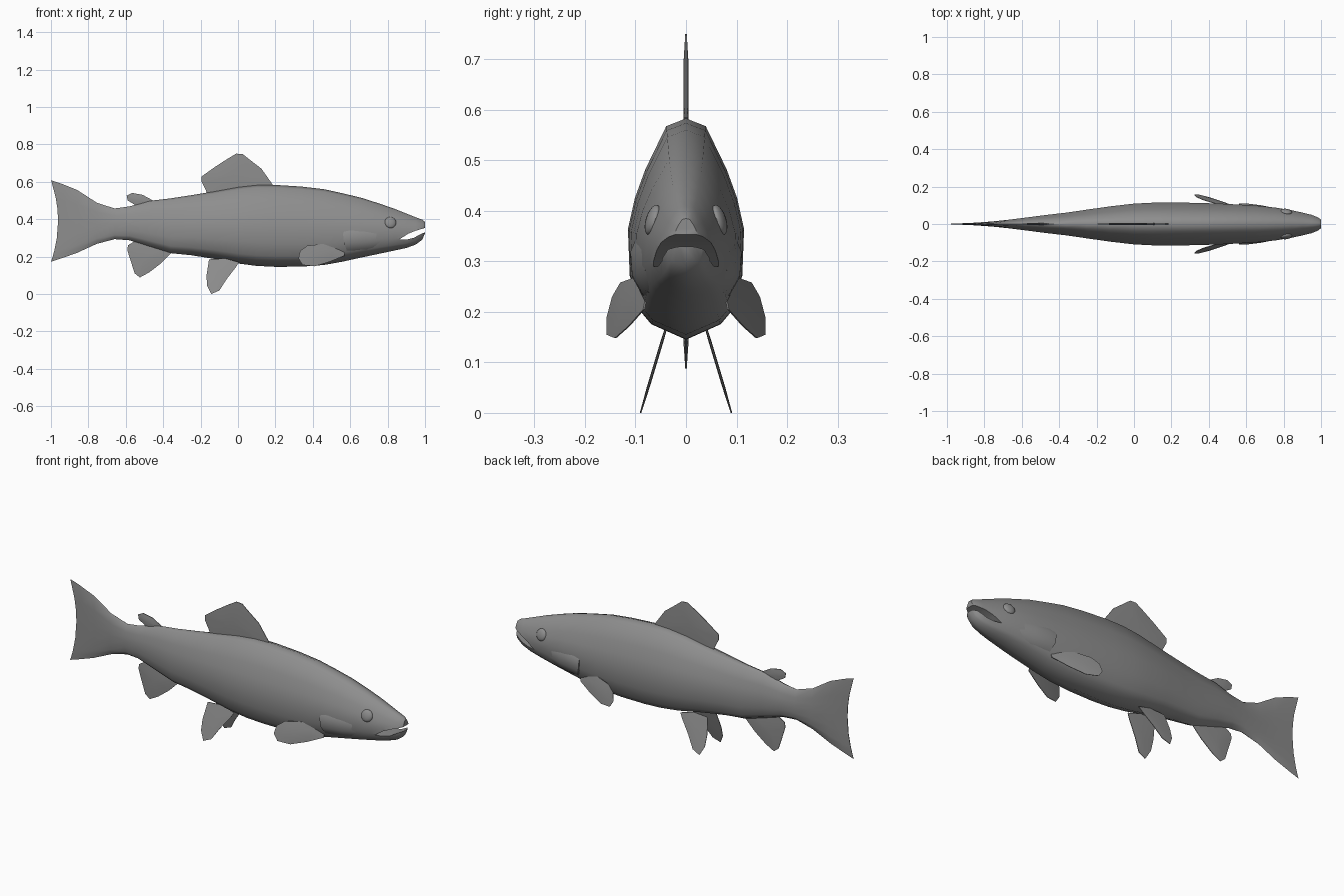
import bpy, bmesh, math
from mathutils import Matrix

if "Cube" in bpy.data.objects:
    bpy.data.objects.remove(bpy.data.objects["Cube"])

grey = bpy.data.materials.new("fish_grey")
grey.diffuse_color = (0.27, 0.27, 0.27, 1)
grey.use_nodes = True
grey.node_tree.nodes["Principled BSDF"].inputs["Base Color"].default_value = grey.diffuse_color

# half cross-section: (share of half width, share of height), top to bottom
SECTION = [(0, 1), (.34, .965), (.70, .77), (.88, .64), (1, .50),
           (.97, .29), (.79, .13), (.60, .07), (0, 0)]
SECTION += [(-w, t) for w, t in SECTION[-2:0:-1]]


def make_object(name, bm, angle=50):
    bmesh.ops.recalc_face_normals(bm, faces=bm.faces)
    me = bpy.data.meshes.new(name)
    bm.to_mesh(me)
    bm.free()
    me.shade_smooth()
    me.set_sharp_from_angle(angle=math.radians(angle))
    me.materials.append(grey)
    ob = bpy.data.objects.new(name, me)
    bpy.context.collection.objects.link(ob)
    return ob


def loft(name, rings):
    """Rings are (x, bottom, top, half width, bend of the ring ends along x)."""
    bm = bmesh.new()
    loops = []
    for x, lo, hi, w, bend in rings:
        loops.append([bm.verts.new((x + bend * (2 * t - 1) ** 2, s * w, lo + t * (hi - lo)))
                      for s, t in SECTION])
    n = len(SECTION)
    for a, b in zip(loops, loops[1:]):
        for i in range(n):
            j = (i + 1) % n
            bm.faces.new((a[i], a[j], b[j], b[i]))
    # end caps as symmetric strips
    for loop in (loops[0], loops[-1]):
        bm.faces.new((loop[0], loop[1], loop[-1]))
        for i in range(1, n // 2 - 1):
            bm.faces.new((loop[i], loop[i + 1], loop[n - i - 1], loop[n - i]))
        bm.faces.new((loop[n // 2 - 1], loop[n // 2], loop[n // 2 + 1]))
    return make_object(name, bm)


def fin(name, outline, place=lambda x, z: 0, edge=.0015, core=.005):
    """Thin leaf over an x-z outline; place gives the sideways position."""
    bm = bmesh.new()
    n = len(outline)
    cx = sum(p[0] for p in outline) / n
    cz = sum(p[1] for p in outline) / n
    sides = []
    for s in (1, -1):
        rim = [bm.verts.new((x, place(x, z) + s * edge, z)) for x, z in outline]
        mid = [bm.verts.new((cx + (x - cx) * .5, place(cx + (x - cx) * .5, cz + (z - cz) * .5)
                             + s * core, cz + (z - cz) * .5)) for x, z in outline]
        hub = bm.verts.new((cx, place(cx, cz) + s * core, cz))
        for i in range(n):
            j = (i + 1) % n
            bm.faces.new((rim[i], rim[j], mid[j], mid[i]))
            bm.faces.new((mid[i], mid[j], hub))
        sides.append(rim)
    for i in range(n):
        j = (i + 1) % n
        bm.faces.new((sides[0][i], sides[0][j], sides[1][j], sides[1][i]))
    return make_object(name, bm)


# body with tail fin and head
body = loft("body", [
    (-.962, .172, .608, .0015, -.038),
    (-.915, .190, .590, .004, -.030),
    (-.850, .220, .556, .007, -.010),
    (-.755, .268, .488, .014, 0),
    (-.660, .293, .457, .024, 0),
    (-.580, .287, .468, .034, 0),
    (-.480, .255, .497, .047, 0),
    (-.360, .218, .511, .061, 0),
    (-.250, .207, .528, .077, 0),
    (-.130, .188, .548, .094, 0),
    (0, .163, .572, .109, 0),
    (.100, .150, .583, .114, 0),
    (.200, .145, .583, .115, 0),
    (.340, .146, .574, .113, 0),
    (.460, .155, .560, .109, 0),
    (.560, .173, .538, .104, 0),
    (.660, .195, .514, .098, 0),
    (.760, .216, .482, .087, 0),
    (.840, .233, .454, .074, 0),
    (.900, .246, .430, .061, 0),
    (.950, .264, .410, .049, 0),
    (.985, .290, .397, .036, 0),
    (1.00, .325, .385, .022, 0),
])

# open mouth cut as a wedge across the snout
wedge = [(.86, .290), (.91, .322), (.95, .338), (1.03, .362),
         (1.03, .340), (.98, .322), (.94, .300), (.90, .290)]
bm = bmesh.new()
near = [bm.verts.new((x, -.2, z)) for x, z in wedge]
far = [bm.verts.new((x, .2, z)) for x, z in wedge]
bm.faces.new(near)
bm.faces.new(far)
for i in range(len(wedge)):
    j = (i + 1) % len(wedge)
    bm.faces.new((near[i], near[j], far[j], far[i]))
cutter = make_object("mouth_cutter", bm)
cutter.hide_render = True
mod = body.modifiers.new("mouth", 'BOOLEAN')
mod.operation = 'DIFFERENCE'
mod.solver = 'EXACT'
mod.object = cutter
bpy.context.view_layer.objects.active = body
body.select_set(True)
bpy.ops.object.modifier_apply(modifier="mouth")
bpy.data.objects.remove(cutter)
body.data.shade_smooth()
body.data.set_sharp_from_angle(angle=math.radians(50))

# gill covers: a shallow raised shell with a curved rear edge
loft("gill_covers", [
    (.562, .205, .425, .110, .035),
    (.600, .208, .430, .110, .030),
    (.680, .215, .425, .100, .015),
    (.760, .230, .415, .084, 0),
])

# fins on the centre line
fin("dorsal_fin", [(.185, .585), (.125, .67), (.06, .72), (.025, .748), (-.01, .75),
                   (-.06, .72), (-.125, .678), (-.195, .628), (-.195, .60), (-.172, .555),
                   (-.16, .52), (0, .53), (.17, .55)])
fin("adipose_fin", [(-.45, .497), (-.51, .53), (-.565, .54), (-.595, .525), (-.59, .50),
                    (-.56, .482), (-.54, .465), (-.46, .475)])
fin("anal_fin", [(-.35, .225), (-.41, .165), (-.475, .115), (-.525, .088), (-.552, .11),
                 (-.575, .18), (-.592, .235), (-.588, .26), (-.54, .29), (-.40, .25)])

# paired fins and eyes
for side, s in (("left", 1), ("right", -1)):
    fin(side + "_pelvic_fin",
        [(.005, .17), (-.07, .19), (-.155, .185), (-.168, .10), (-.166, .045), (-.143, .0),
         (-.10, .018), (-.06, .08), (-.01, .145)],
        lambda x, z: s * (.09 - .3 * z), core=.003)
    fin(side + "_pectoral_fin",
        [(.57, .26), (.46, .268), (.37, .258), (.332, .23), (.323, .19), (.345, .155),
         (.41, .148), (.49, .172), (.57, .205)],
        lambda x, z: s * (.09 + .28 * (.55 - x) + .2 * (.2 - z)), core=.005)
    bm = bmesh.new()
    bmesh.ops.create_uvsphere(bm, u_segments=16, v_segments=10, radius=.031)
    bmesh.ops.transform(bm, verts=bm.verts, matrix=(
        Matrix.Translation((.815, s * .066, .382)) @ Matrix.Rotation(-s * .16, 4, 'Z')
        @ Matrix.Rotation(s * .3, 4, 'X') @ Matrix.Diagonal((1, .42, 1, 1))))
    make_object(side + "_eye", bm)
